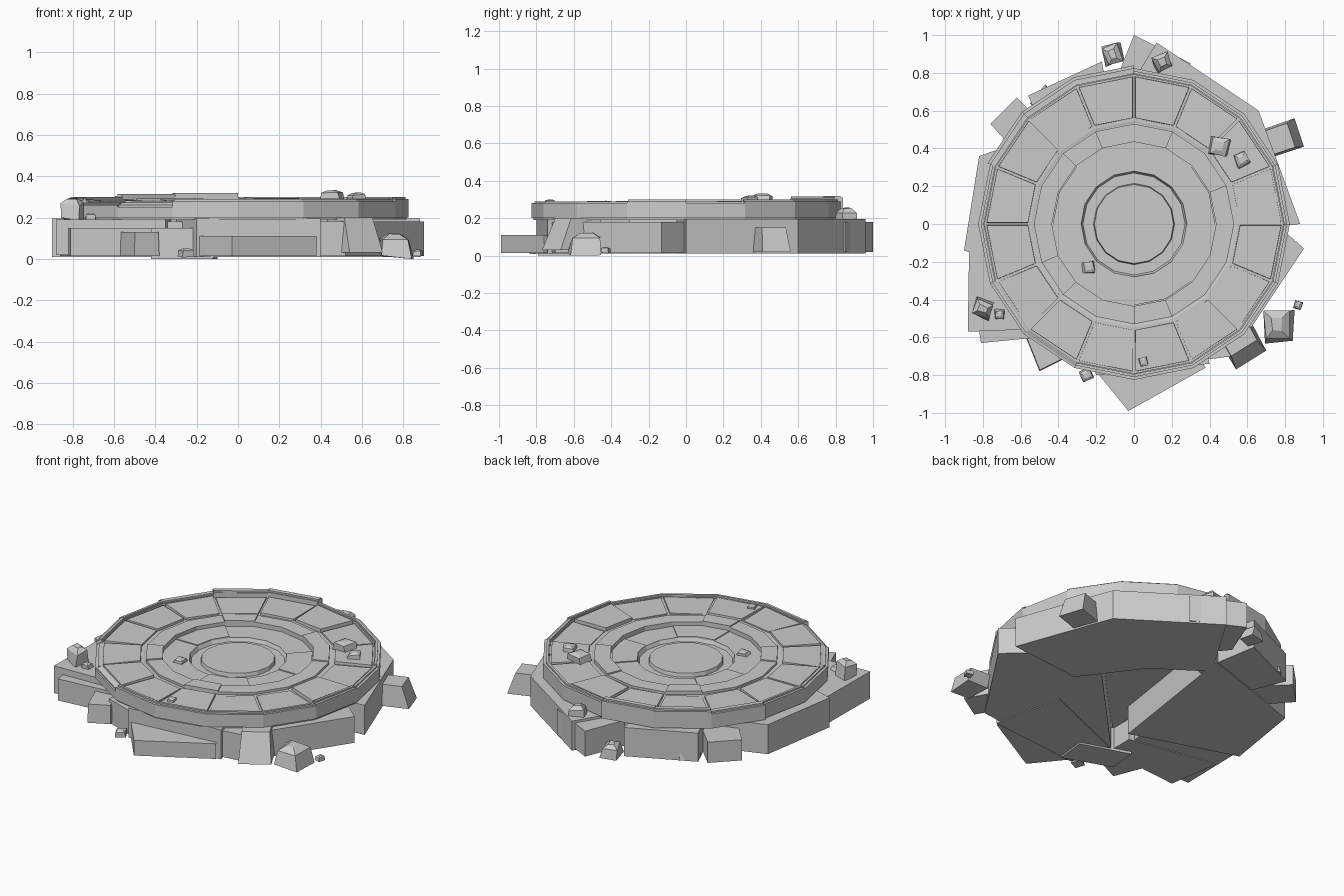
import bpy, bmesh, math, random
from mathutils import Vector

if "Cube" in bpy.data.objects:
    bpy.data.objects.remove(bpy.data.objects["Cube"])

random.seed(4)
STEP = math.tau / 16


def finish(name, bm):
    bmesh.ops.recalc_face_normals(bm, faces=bm.faces)
    me = bpy.data.meshes.new(name)
    bm.to_mesh(me)
    bm.free()
    ob = bpy.data.objects.new(name, me)
    bpy.context.collection.objects.link(ob)
    return ob


def prism(name, pts, z0, z1, taper=1.0, shift=(0, 0), dz=(0, 0, 0, 0)):
    """Upright block from a ground outline; the top may be scaled, shifted or tilted."""
    bm = bmesh.new()
    n = len(pts)
    cx, cy = sum(p[0] for p in pts) / n, sum(p[1] for p in pts) / n
    lo = [bm.verts.new((x, y, z0)) for x, y in pts]
    hi = [bm.verts.new((cx + (x - cx) * taper + shift[0], cy + (y - cy) * taper + shift[1],
                        z1 + dz[i % 4])) for i, (x, y) in enumerate(pts)]
    bm.faces.new(lo)
    bm.faces.new(hi)
    for i in range(n):
        j = (i + 1) % n
        bm.faces.new((lo[i], lo[j], hi[j], hi[i]))
    return finish(name, bm)


def sector(name, r0, r1, a0, a1, z0, z1, gap=0.0, taper=1.0, dz=(0, 0, 0, 0)):
    """Straight-sided ring segment between two angles, gap is a linear margin."""
    g0, g1 = gap / r0, gap / r1
    pts = [(r * math.cos(a), r * math.sin(a)) for r, a in
           ((r0, a0 + g0), (r1, a0 + g1), (r1, a1 - g1), (r0, a1 - g0))]
    return prism(name, pts, z0, z1, taper, dz=dz)


def lathe(name, prof, n=16):
    bm = bmesh.new()
    rings = []
    for r, z in prof:
        if r == 0:
            rings.append([bm.verts.new((0, 0, z))] * n)
        else:
            rings.append([bm.verts.new((r * math.cos(i * STEP), r * math.sin(i * STEP), z))
                          for i in range(n)])
    for a, b in zip(rings, rings[1:]):
        for i in range(n):
            j = (i + 1) % n
            bm.faces.new(list(dict.fromkeys((a[i], a[j], b[j], b[i]))))
    return finish(name, bm)


def rock(x, y, z, size, h):
    """Chipped, rounded stone."""
    bm = bmesh.new()
    bmesh.ops.create_cube(bm, size=1)
    for v in bm.verts:
        k = 0.88 if v.co.z > 0 else 1.0
        v.co = Vector((v.co.x * k, v.co.y * k, v.co.z))
        v.co += Vector([random.uniform(-.1, .1) for _ in range(3)])
    top = [e for e in bm.edges if e.verts[0].co.z + e.verts[1].co.z > 0.5]
    bmesh.ops.bevel(bm, geom=top, offset=0.24, segments=1, affect='EDGES')
    ob = finish("loose_rock", bm)
    ob.scale = (size, size, h)
    ob.location = (x, y, z + h / 2)
    ob.rotation_euler = (0, 0, random.uniform(0, 1.5))


# Round stepped platform with a sunken ring and centre plate
lathe("platform_disc", [(0, .19), (.815, .19), (.815, .26), (.79, .272), (.545, .272), (.535, .27),
                        (.44, .27), (.435, .255), (.28, .255), (.27, .235), (.215, .235),
                        (.21, .258), (0, .258)])

# Outer rim, uneven in height, each with a slimmer cap
rim_top = [.29, .30, .30, .30, .32, .315, .30, .30, .295, .27, .262, .29, .29, .29, .29, .30]
for i, h in enumerate(rim_top):
    a = i * STEP
    r = .84 if 3 < i < 7 else .825
    sector("rim_stone", .79, r, a, a + STEP, .2, h - .01)
    sector("rim_cap", .795, r - .015, a, a + STEP, h - .012, h)

# Paving tiles between the rim and the step
for i in range(16):
    a = i * STEP
    h = .285 + random.uniform(-.007, .007)
    tilt = [random.uniform(-.006, .006) for _ in range(4)]
    sector("paving_tile", .56, .782, a, a + STEP, .25, h, gap=.005, taper=.98, dz=tilt)

# Step ring and sunken ring stones
for i in range(16):
    a = i * STEP
    sector("step_stone", .435, .53, a, a + STEP, .25, .284 + .008 * (i in (1, 2, 5, 9, 12)))
    sector("sunken_stone", .28, .43, a, a + STEP, .24, .258 + .006 * (i // 2 % 3 == 0))

# Large foundation slabs under the disc
slabs = [
    ([(.12, .96), (.66, .6), (.4, .12), (-.16, .5)], .01, .195),
    ([(.66, .6), (.88, 0), (.4, -.05), (.1, .35)], .01, .195),
    ([(.9, -.13), (.47, .25), (-.34, -.6), (.05, -.76), (.52, -.7)], .015, .18),
    ([(-.2, -.8), (.4, -.74), (.3, -.3), (-.3, -.55)], .01, .195),
    ([(-.03, -.99), (.38, -.76), (.2, -.5), (-.2, -.78)], .015, .11),
    ([(-.87, .05), (-.88, -.57), (-.35, -.55), (-.3, -.1)], .02, .19),
    ([(-.81, -.63), (-.3, -.58), (-.3, -.4), (-.86, -.3)], .015, .15),
    ([(-.82, .36), (-.9, -.14), (-.25, -.35), (-.11, .6)], .01, .195),
    ([(-.17, .86), (-.56, .68), (-.4, .3), (-.1, .45)], .015, .195),
    ([(0, 1), (.3, .85), (.1, .5), (-.1, .75)], .02, .18),
    ([(-.62, .67), (-.76, .53), (-.6, .35), (-.45, .5)], .02, .15),
    ([(-.42, -.68), (-.12, -.79), (-.1, -.6), (-.4, -.5)], 0, .15),
]
for pts, z0, z1 in slabs:
    prism("foundation_slab", pts, z0, z1)

# Smaller leaning blocks around the edge
blocks = [
    ([(.85, .56), (.9, .41), (.72, .35), (.68, .5)], .02, .15, .85, (-.03, -.01)),
    ([(.54, -.77), (.7, -.67), (.6, -.48), (.44, -.6)], .03, .2, .85, (-.03, .05)),
    ([(-.5, -.78), (-.38, -.72), (-.45, -.52), (-.58, -.58)], .015, .13, .95, (0, 0)),
    ([(-.55, .64), (-.47, .74), (-.4, .65), (-.48, .55)], .02, .16, .8, (.02, -.03)),
]
for pts, z0, z1, t, s in blocks:
    prism("leaning_block", pts, z0, z1, t, s)

# Loose rocks on and around the platform
for r in [(-.11, .9, .02, .1, .08), (.15, .86, .16, .09, .1), (-.8, -.45, .19, .09, .1),
          (-.71, -.48, .19, .05, .03), (.76, -.54, .01, .16, .11), (.87, -.43, .015, .045, .03),
          (-.25, -.8, .01, .06, .04), (.45, .41, .28, .1, .05), (.57, .34, .28, .07, .04),
          (.05, -.73, .28, .045, .02), (-.24, -.23, .255, .06, .025)]:
    rock(*r)
